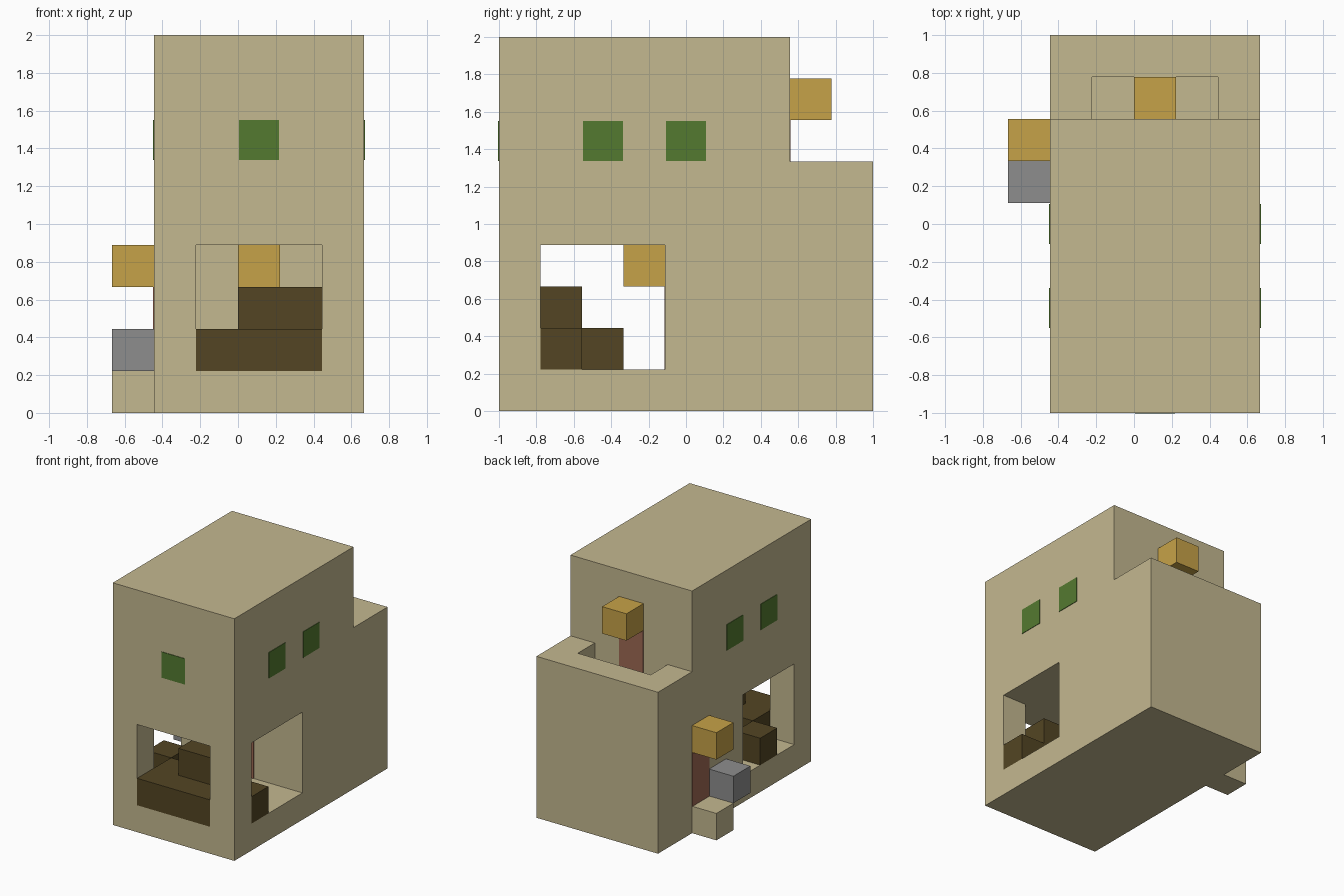
import bpy

if "Cube" in bpy.data.objects:
    bpy.data.objects.remove(bpy.data.objects["Cube"], do_unlink=True)

U = 2 / 9            # one block
ORIGIN = (-3, -4.5, 0)  # block coordinates start at the lower front right corner


def material(name, rgb):
    linear = [((c / 255 + 0.055) / 1.055) ** 2.4 for c in rgb] + [1]
    m = bpy.data.materials.new(name)
    m.use_nodes = True
    m.diffuse_color = linear
    bsdf = m.node_tree.nodes["Principled BSDF"]
    bsdf.inputs["Base Color"].default_value = linear
    bsdf.inputs["Roughness"].default_value = 0.9
    return m


sandstone = material("sandstone", (196, 184, 144))
dark_wood = material("dark wood", (83, 69, 35))
glow = material("amber glow", (198, 162, 72))
stone = material("grey stone", (141, 141, 141))
leaf = material("green pane", (84, 122, 48))
red_wood = material("red wood", (158, 105, 84))


def box(name, low, high, mat):
    """Box between two corners given in blocks."""
    bpy.ops.mesh.primitive_cube_add(size=1)
    ob = bpy.context.object
    ob.name = name
    for v in ob.data.vertices:
        v.co = [((h if c > 0 else l) + o) * U
                for c, l, h, o in zip(v.co, low, high, ORIGIN)]
    ob.data.materials.append(mat)
    return ob


def block(name, corner, mat, size=(1, 1, 1)):
    return box(name, corner, [c + s for c, s in zip(corner, size)], mat)


def carve(target, low, high):
    cutter = box("cutter", low, high, sandstone)
    cutter.hide_render = True
    mod = target.modifiers.new("carve", "BOOLEAN")
    mod.operation = "DIFFERENCE"
    mod.solver = "EXACT"
    mod.object = cutter
    bpy.context.view_layer.objects.active = target
    bpy.ops.object.modifier_apply(modifier=mod.name)
    bpy.data.objects.remove(cutter, do_unlink=True)


# House body: terrace step, sunken terrace floor, open room, front hatch
house = box("house_walls", (1, 0, 0), (6, 9, 9), sandstone)
carve(house, (0, 7, 6), (7, 10, 10))
carve(house, (2, 7, 5), (5, 8, 8))
carve(house, (0, 1, 1), (7, 4, 4))
carve(house, (2, -1, 1), (5, 2, 4))

# Wooden counter and benches inside the room
block("front_counter", (2, 0, 1), dark_wood, (3, 1, 1))
block("bench", (2, 1, 1), dark_wood, (4, 1, 1))
block("bench_back", (3, 1, 2), dark_wood, (2, 1, 1))
block("side_bench", (1, 2, 1), dark_wood)

# Window panes, just proud of the walls
T = 0.02
G = 0.02
box("front_window", (3 + G, -T, 6 + G), (4 - G, T, 7 - G), leaf)
for side, x in (("right", 1), ("left", 6)):
    for place, y in (("front", 2), ("rear", 4)):
        box(f"{side}_{place}_window", (x - T, y + G, 6 + G),
            (x + T, y + 1 - G, 7 - G), leaf)

# Lamps, each with a two-block wooden strip set in the wall below it
block("room_lamp", (3, 3, 3), glow)
box("room_lamp_strip", (3, 4 - T, 1), (4, 4 + T, 3), red_wood)
block("terrace_lamp", (3, 7, 7), glow)
box("terrace_lamp_strip", (3, 7 - T, 5), (4, 7 + T, 7), red_wood)
block("side_lamp", (0, 6, 3), glow)
box("side_lamp_strip", (1 - T, 6, 1), (1 + T, 7, 3), red_wood)

# Outside step and stone
block("side_step", (0, 6, 0), sandstone)
block("side_stone", (0, 5, 1), stone)
